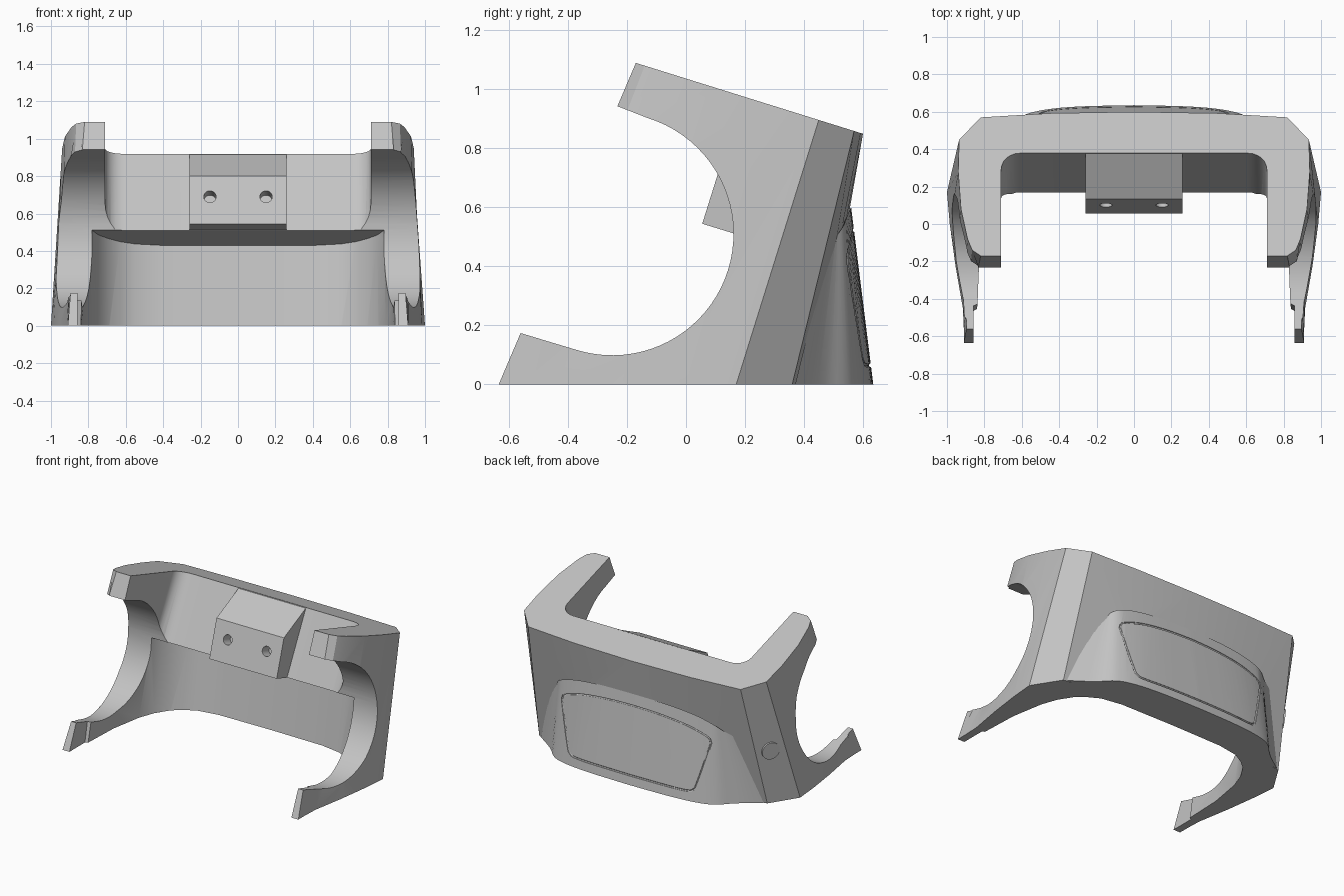
import bpy, bmesh, math
from mathutils import Vector

if "Cube" in bpy.data.objects:
    bpy.data.objects.remove(bpy.data.objects["Cube"])

grey = bpy.data.materials.new("light grey")
grey.use_nodes = True
grey.diffuse_color = (0.55, 0.55, 0.55, 1)
grey.node_tree.nodes["Principled BSDF"].inputs["Base Color"].default_value = (0.55, 0.55, 0.55, 1)


def make(name, bm):
    bmesh.ops.recalc_face_normals(bm, faces=bm.faces)
    me = bpy.data.meshes.new(name)
    bm.to_mesh(me)
    bm.free()
    me.materials.append(grey)
    ob = bpy.data.objects.new(name, me)
    bpy.context.scene.collection.objects.link(ob)
    return ob


def mirrored(half):
    """Close a half outline across x = 0."""
    return half + [(-p[0], *p[1:]) for p in reversed(half) if abs(p[0]) > 1e-5]


def loft(name, lower, upper):
    bm = bmesh.new()
    a = [bm.verts.new(p) for p in lower]
    b = [bm.verts.new(p) for p in upper]
    n = len(a)
    for i in range(n):
        j = (i + 1) % n
        bm.faces.new((a[i], a[j], b[j], b[i]))
    bm.faces.new(a)
    bm.faces.new(b)
    return make(name, bm)


def prism(name, profile, w):
    """Extrude a (y, z) profile from x = -w to x = w."""
    return loft(name, [(-w, y, z) for y, z in profile], [(w, y, z) for y, z in profile])


def smooth_path(pts, steps=5):
    """Catmull-Rom resampling of an open path of tuples."""
    out = []
    for i in range(len(pts) - 1):
        p0, p1, p2, p3 = (pts[max(0, min(len(pts) - 1, i + k))] for k in (-1, 0, 1, 2))
        for s in range(steps):
            t = s / steps
            out.append(tuple(0.5 * (2 * b + (c - a) * t + (2 * a - 5 * b + 4 * c - d) * t * t
                                    + (3 * b - a - 3 * c + d) * t ** 3)
                             for a, b, c, d in zip(p0, p1, p2, p3)))
    return out + [pts[-1]]


def cylinder(name, centre, axis, r, depth):
    bm = bmesh.new()
    bmesh.ops.create_cone(bm, cap_ends=True, segments=32, radius1=r, radius2=r, depth=depth)
    rot = Vector((0, 0, 1)).rotation_difference(Vector(axis)).to_matrix()
    for v in bm.verts:
        v.co = rot @ v.co + Vector(centre)
    return make(name, bm)


def boolean(ob, tool, op="DIFFERENCE"):
    tool.hide_render = True
    m = ob.modifiers.new("cut", "BOOLEAN")
    m.operation, m.object, m.solver = op, tool, "EXACT"
    bpy.context.view_layer.objects.active = ob
    bpy.ops.object.modifier_apply(modifier=m.name)
    bpy.data.objects.remove(tool)


def shade(ob, degrees):
    bpy.ops.object.select_all(action="DESELECT")
    ob.select_set(True)
    bpy.context.view_layer.objects.active = ob
    bpy.ops.object.shade_smooth_by_angle(angle=math.radians(degrees))


# Outer shell: half outline as (bottom x, y, top x, y), top on a sloping plane
shell_half = [(0, .45, 0, .60), (.45, .425, .45, .592), (.88, .36, .82, .57),
              (1.0, .17, .935, .45), (.985, 0, .94, .28), (.955, -.22, .925, .08),
              (.915, -.45, .89, -.08), (.91, -.56, .865, -.14), (.91, -.635, .82, -.17)]
low = mirrored([(p[0], p[1], 0) for p in shell_half])
top = mirrored([(p[2], p[3], 1.037 - .312 * p[3]) for p in shell_half])
shell = loft("shell", low, top)

# Flared rear panel: (bottom x, y, top x, y, z)
bulge_half = smooth_path([(0, .635, 0, .56, .60), (.3, .628, .25, .556, .595),
                          (.5, .607, .45, .548, .575), (.62, .565, .58, .535, .54),
                          (.72, .47, .64, .508, .50), (.86, .37, .70, .485, .47)])
bulge = loft("rear_panel", mirrored([(p[0], p[1], 0) for p in bulge_half]),
             mirrored([p[2:] for p in bulge_half]))
bpy.context.view_layer.update()

# Groove outlining the inset on the rear panel, projected on its surface
outline = mirrored(smooth_path([(0, .065), (.2, .065), (.42, .065), (.475, .08), (.50, .13),
                                (.565, .37), (.572, .42), (.54, .455), (.4, .495),
                                (.2, .518), (0, .525)], 4))
path = []
for x, z in outline:
    hit, loc, _, _ = bulge.ray_cast(Vector((x, 2, z)), Vector((0, -1, 0)))
    if hit:
        path.append(loc.copy())
curve = bpy.data.curves.new("groove", "CURVE")
curve.dimensions = "3D"
curve.bevel_depth, curve.bevel_resolution = .007, 1
spline = curve.splines.new("POLY")
spline.points.add(len(path) - 1)
for sp, p in zip(spline.points, path):
    sp.co = (*p, 1)
spline.use_cyclic_u = True
tube = bpy.data.objects.new("groove_curve", curve)
bpy.context.scene.collection.objects.link(tube)
bpy.context.view_layer.update()
groove_mesh = bpy.data.meshes.new_from_object(
    tube.evaluated_get(bpy.context.evaluated_depsgraph_get()))
bpy.data.objects.remove(tube)
groove = bpy.data.objects.new("groove_cutter", groove_mesh)
bpy.context.scene.collection.objects.link(groove)

boolean(shell, bulge, "UNION")
boolean(shell, groove)

# Upper inner hollow with rounded rear corners, leaning back
upper = [(0, .0), (.61, 0)]
upper += [(.61 + .1 * math.sin(a), -.1 + .1 * math.cos(a))
          for a in (math.radians(d) for d in range(15, 91, 15))] + [(.71, -1.8)]
upper = mirrored(upper)
boolean(shell, loft("upper_cutter", [(x, y + .139, .45) for x, y in upper],
                    [(x, y + .573, 1.3) for x, y in upper]))

# Lower inner hollow, bowed in plan and closed by a sloping ledge
lower = [(0, .36, 0, .43), (.4, .355, .4, .43), (.55, .33, .55, .405), (.63, .285, .63, .365),
         (.69, .235, .69, .315), (.75, .14, .745, .25), (.79, .03, .78, .17), (.83, -.2, .81, 0),
         (.84, -.46, .825, -.32), (.857, -.47, .857, -.33), (.857, -1, .857, -1)]
boolean(shell, loft("lower_cutter", mirrored([(p[0], p[1], -.03) for p in lower]),
                    mirrored([(p[2], p[3], .51 - .31 * (p[3] - .17)) for p in lower])))

# Round opening through both sides, running out to the front
tilt = math.radians(17.3)
side = [(-1.0, 1.19), (-.25, .95)]
for i in range(41):
    a = math.pi / 2 - tilt - math.pi * i / 40
    side.append((-.25 + .411 * math.cos(a), .51 + .411 * math.sin(a)))
side += [(-.58, .18), (-1.0, .31)]
boolean(shell, prism("side_cutter", side, 1.3))
shade(shell, 22)

# Mounting block with two screw holes
block = prism("mounting_block", [(.383, .918), (.135, .80), (.055, .545), (.165, .511), (.3, .60)], .26)
for s in (-1, 1):
    boolean(block, cylinder("hole_cutter", (.15 * s, .10, .69), (0, -.955, .297), .033, .16))
shade(block, 30)

# Thin round cap on one rear corner
cap = cylinder("corner_cap", (-.913, .370, .38), (-.845, .535, -.09), .06, .012)
shade(cap, 30)
